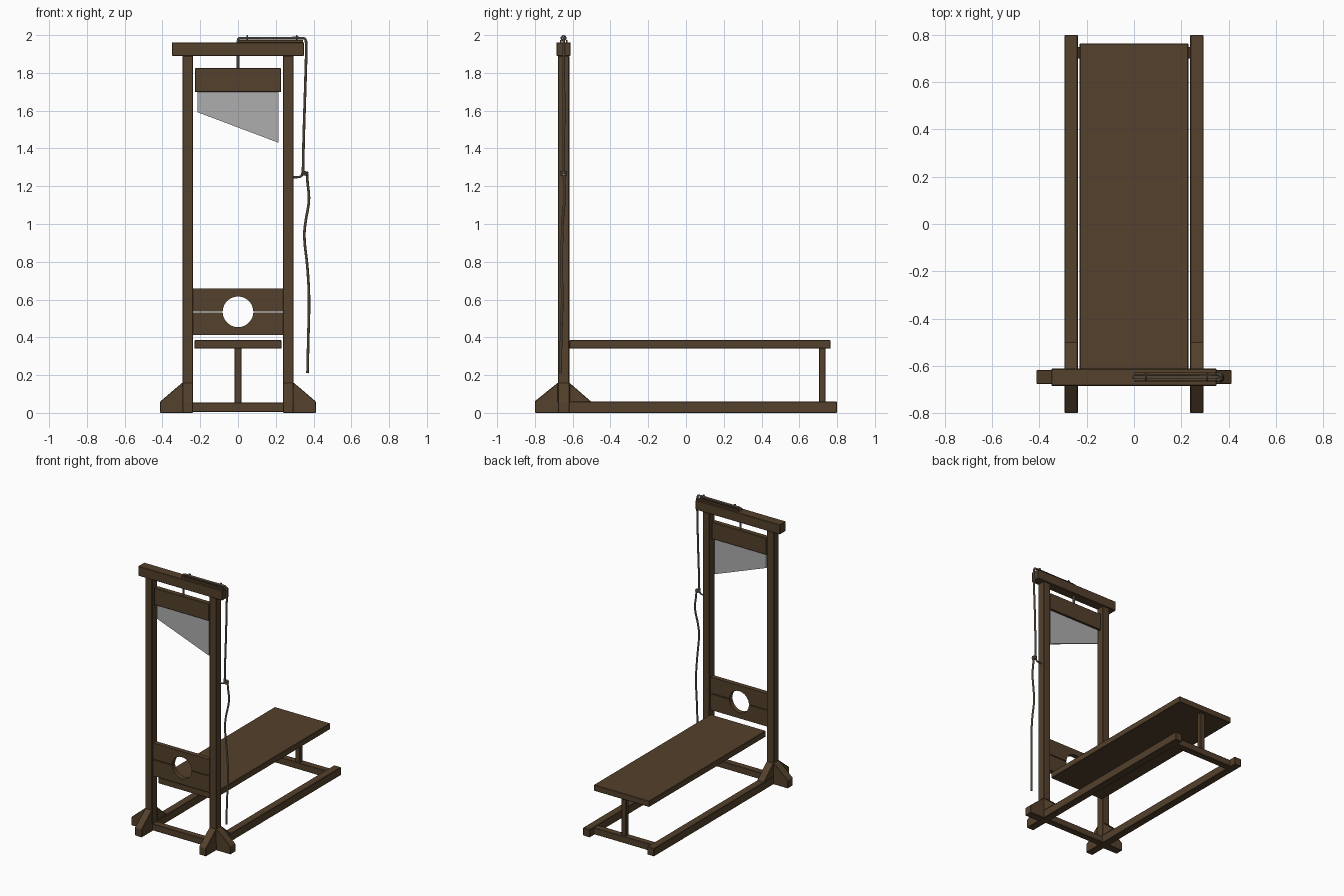
import bpy, bmesh, math
from mathutils import Vector

if "Cube" in bpy.data.objects:
    bpy.data.objects.remove(bpy.data.objects["Cube"])


def material(name, rgb):
    m = bpy.data.materials.new(name)
    m.diffuse_color = (*rgb, 1)
    m.use_nodes = True
    m.node_tree.nodes["Principled BSDF"].inputs["Base Color"].default_value = m.diffuse_color
    return m


WOOD = material("dark wood", (0.088, 0.052, 0.025))
STEEL = material("blade steel", (0.42, 0.42, 0.42))
ROPE = material("rope", (0.22, 0.175, 0.125))
IRON = material("iron", (0.17, 0.16, 0.15))
Y = -0.648          # plane of the upright frame


def prism(name, pts, axis, a, b, mat=WOOD, bevel=0.003):
    """Extrude a 2D profile along x (pts are y,z) or y (pts are x,z)."""
    bm = bmesh.new()

    def place(p, d):
        return (d, p[0], p[1]) if axis == 'x' else (p[0], d, p[1])
    lo = [bm.verts.new(place(p, a)) for p in pts]
    hi = [bm.verts.new(place(p, b)) for p in pts]
    bm.faces.new(lo)
    bm.faces.new(hi)
    n = len(pts)
    for i in range(n):
        j = (i + 1) % n
        bm.faces.new((lo[i], lo[j], hi[j], hi[i]))
    bmesh.ops.recalc_face_normals(bm, faces=bm.faces[:])
    me = bpy.data.meshes.new(name)
    bm.to_mesh(me)
    bm.free()
    me.materials.append(mat)
    ob = bpy.data.objects.new(name, me)
    bpy.context.collection.objects.link(ob)
    if bevel:
        mod = ob.modifiers.new("soft edges", 'BEVEL')
        mod.width = bevel
        mod.segments = 1
        mod.limit_method = 'ANGLE'
    return ob


def box(name, x0, x1, y0, y1, z0, z1, mat=WOOD, bevel=0.003):
    return prism(name, [(x0, z0), (x1, z0), (x1, z1), (x0, z1)], 'y', y0, y1, mat, bevel)


def tube(name, pts, radius, mat):
    cu = bpy.data.curves.new(name, 'CURVE')
    cu.dimensions = '3D'
    cu.bevel_depth = radius
    cu.bevel_resolution = 2
    cu.use_fill_caps = True
    sp = cu.splines.new('NURBS')
    sp.points.add(len(pts) - 1)
    for p, co in zip(sp.points, pts):
        p.co = (*co, 1)
    sp.order_u = 3
    sp.use_endpoint_u = True
    sp.resolution_u = 6
    cu.materials.append(mat)
    ob = bpy.data.objects.new(name, cu)
    bpy.context.collection.objects.link(ob)
    bpy.ops.object.select_all(action='DESELECT')
    ob.select_set(True)
    bpy.context.view_layer.objects.active = ob
    bpy.ops.object.convert(target='MESH')
    bpy.ops.object.shade_smooth_by_angle()


def ring(name, loc, major, minor, rot, mat):
    bpy.ops.mesh.primitive_torus_add(location=loc, rotation=rot, major_radius=major,
                                     minor_radius=minor, major_segments=20, minor_segments=8)
    ob = bpy.context.object
    ob.name = name
    ob.data.materials.append(mat)
    bpy.ops.object.shade_smooth_by_angle()


# Uprights, runners and braced feet on both sides
F, B = Y - 0.03, Y + 0.03
for side, s in (("left", -1), ("right", 1)):
    x0, x1 = sorted((s * 0.238, s * 0.295))
    box(side + "_post", x0, x1, F, B, 0, 1.89)
    box(side + "_runner", x0, x1, -0.8, 0.8, 0, 0.06)
    prism(side + "_outer_foot", [(s * 0.29, 0), (s * 0.412, 0), (s * 0.412, 0.06), (s * 0.295, 0.16),
                                 (s * 0.29, 0.16)], 'y', F, B)
    prism(side + "_front_brace", [(-0.8, 0), (F, 0), (F, 0.16), (-0.8, 0.062)], 'x', x0, x1)
    prism(side + "_back_brace", [(-0.5, 0.058), (B, 0.058), (B, 0.16)], 'x', x0, x1)

# Cross pieces
box("top_beam", -0.35, 0.35, -0.685, -0.612, 1.89, 1.962)
box("front_crossbar", -0.24, 0.24, F + 0.005, B - 0.005, 0.005, 0.055)
box("back_crossbar", -0.24, 0.24, 0.70, 0.75, 0.005, 0.055)

# Bench and its leg
box("bench_board", -0.23, 0.23, -0.618, 0.765, 0.34, 0.385)
box("bench_leg", -0.019, 0.019, 0.705, 0.738, 0.05, 0.345)

# Neck boards, upper and lower, each with half of the round hole
R, ZC, GAP = 0.081, 0.535, 0.003
a = math.asin(GAP / R)
for name, s in (("lower_neck_board", -1), ("upper_neck_board", 1)):
    zo, zi = ZC + s * 0.123, ZC + s * GAP
    arc = [(R * math.cos(t), ZC + s * R * math.sin(t))
           for t in (a + (math.pi - 2 * a) * i / 24 for i in range(25))]
    prism(name, [(-0.24, zo), (0.24, zo), (0.24, zi)] + arc + [(-0.24, zi)],
          'y', Y - 0.018, Y + 0.018, bevel=0)

# Weight block and slanted blade
box("blade_block", -0.228, 0.228, Y - 0.02, Y + 0.02, 1.698, 1.825)
prism("blade", [(-0.215, 1.70), (0.215, 1.70), (0.215, 1.43), (-0.215, 1.592)],
      'y', Y - 0.005, Y + 0.005, STEEL, 0)

# Rope guide on the beam
for name, d in (("front_guide_rail", -0.016), ("back_guide_rail", 0.016)):
    box(name, 0.0, 0.345, Y + d - 0.004, Y + d + 0.004, 1.96, 1.975, WOOD, 0)
for i, x in enumerate((0.05, 0.31)):
    ring("rope_eyelet_%d" % i, (x, Y, 1.984), 0.012, 0.004, (0, math.pi / 2, 0), IRON)

# Rope from the block, over the beam, down to the cleat
tube("lift_rope", [(0, Y, 1.82), (0, Y, 1.95), (0, Y, 1.983), (0.02, Y, 1.984), (0.17, Y, 1.983),
                   (0.335, Y, 1.985), (0.358, Y, 1.982), (0.362, Y, 1.95), (0.36, Y, 1.85),
                   (0.352, Y + 0.003, 1.6), (0.346, Y, 1.4), (0.344, Y, 1.27)], 0.007, ROPE)
# Loose tail
tube("rope_tail", [(0.345, Y, 1.265), (0.368, Y, 1.275), (0.366, Y + 0.004, 1.23),
                   (0.38, Y + 0.006, 1.13), (0.358, Y - 0.006, 1.02), (0.348, Y - 0.008, 0.93),
                   (0.368, Y - 0.012, 0.78), (0.378, Y - 0.006, 0.6), (0.372, Y - 0.014, 0.4),
                   (0.368, Y - 0.016, 0.21)], 0.007, ROPE)

# Cleat hook on the post and the rope turns around it
tube("cleat_hook", [(0.285, Y, 1.247), (0.32, Y, 1.247), (0.342, Y, 1.255), (0.342, Y, 1.29)], 0.006, IRON)
for i, z in enumerate((1.262, 1.274)):
    ring("rope_turn_%d" % i, (0.355, Y, z), 0.013, 0.006, (0, 0.15, 0), ROPE)
